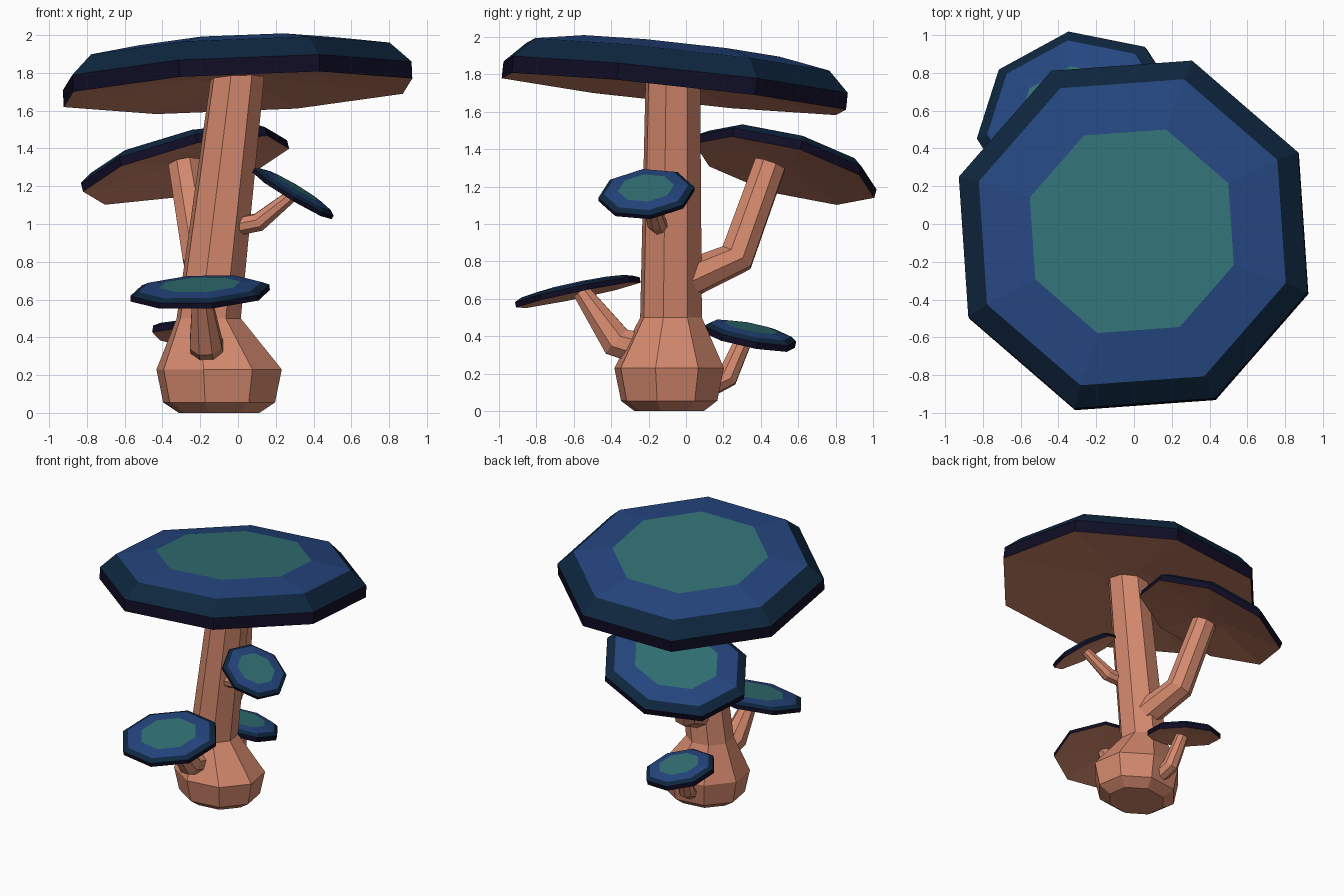
import bpy, bmesh, math
from mathutils import Vector

if "Cube" in bpy.data.objects:
    bpy.data.objects.remove(bpy.data.objects["Cube"])

SIDES = 8


def material(name, rgb):
    m = bpy.data.materials.new(name)
    m.diffuse_color = (*rgb, 1)
    m.use_nodes = True
    m.node_tree.nodes["Principled BSDF"].inputs["Base Color"].default_value = m.diffuse_color
    return m


SALMON = material("salmon_flesh", (0.66, 0.25, 0.155))
RIM = material("black_navy_rim", (0.005, 0.004, 0.018))
NAVY = material("dark_navy", (0.0045, 0.02, 0.05))
BLUE = material("mid_blue", (0.018, 0.06, 0.21))
TEAL = material("teal_centre", (0.031, 0.165, 0.175))


def ring(centre, normal, rx, ry, phase):
    """Polygon ring of points around centre, facing along normal."""
    q = Vector((0, 0, 1)).rotation_difference(Vector(normal).normalized())
    pts = []
    for i in range(SIDES):
        a = math.radians(phase) + math.tau * i / SIDES
        pts.append(Vector(centre) + q @ Vector((rx * math.cos(a), ry * math.sin(a), 0)))
    return pts


def loft(name, rings, mats, band_mats=None):
    """Skin rings from bottom to top, with both ends closed."""
    bm = bmesh.new()
    vs = [[bm.verts.new(p) for p in r] for r in rings]
    bm.faces.new(vs[0][::-1])
    for k in range(len(vs) - 1):
        for i in range(SIDES):
            j = (i + 1) % SIDES
            f = bm.faces.new((vs[k][i], vs[k][j], vs[k + 1][j], vs[k + 1][i]))
            f.material_index = band_mats[k] if band_mats else 0
    top = bm.faces.new(vs[-1])
    top.material_index = len(mats) - 1
    bmesh.ops.recalc_face_normals(bm, faces=bm.faces)
    me = bpy.data.meshes.new(name)
    bm.to_mesh(me)
    bm.free()
    for m in mats:
        me.materials.append(m)
    ob = bpy.data.objects.new(name, me)
    bpy.context.collection.objects.link(ob)
    return ob


def cap(name, centre, slope, rx, ry, rim, height, phase):
    """Tilted cap: hollow underside, rim, navy bevel, blue band, teal centre."""
    n = Vector((-slope[0], -slope[1], 1)).normalized()
    profile = [(0.21, 0.3 * height), (1, 0), (1, rim),
               (0.88, 0.2 * height / 0.25), (0.585, height)]
    rings = [ring(Vector(centre) + n * h, n, rx * s, ry * s, phase) for s, h in profile]
    loft(name, rings, [SALMON, RIM, NAVY, BLUE, TEAL], [0, 1, 2, 3])


def branch(name, path, radii):
    """Bent tapering stalk along a short path."""
    p = [Vector(v) for v in path]
    rings = []
    for i, c in enumerate(p):
        d = (p[min(i + 1, len(p) - 1)] - p[max(i - 1, 0)])
        rings.append(ring(c, d, radii[i], radii[i], 20))
    loft(name, rings, [SALMON])


# main stem with swollen foot: x, y, z, rx, ry
stem = [(-0.10, -0.09, 0.0, 0.22, 0.19),
        (-0.10, -0.09, 0.055, 0.305, 0.265),
        (-0.10, -0.09, 0.23, 0.342, 0.302),
        (-0.155, -0.08, 0.50, 0.175, 0.17),
        (0.0, -0.07, 1.80, 0.145, 0.15)]
loft("main_stem", [ring((x, y, z), (0, 0, 1), rx, ry, 31) for x, y, z, rx, ry in stem], [SALMON])

# caps
cap("main_cap", (0, -0.065, 1.695), (0.047, -0.107), 0.975, 0.975, 0.09, 0.25, 26.5)
cap("upper_back_cap", (-0.275, 0.525, 1.285), (0.25, -0.27), 0.565, 0.505, 0.048, 0.115, 8)
cap("lower_front_cap", (-0.20, -0.575, 0.62), (0.05, 0.21), 0.375, 0.345, 0.03, 0.06, 10)
cap("side_cap", (0.285, -0.21, 1.15), (-0.60, 0.10), 0.245, 0.258, 0.022, 0.05, 3)
cap("lower_back_cap", (-0.19, 0.335, 0.38), (-0.15, -0.20), 0.272, 0.255, 0.035, 0.07, 10)

# stalks joining the small caps to the stem
branch("upper_back_stalk", [(-0.12, 0.0, 0.70), (-0.20, 0.27, 0.82), (-0.285, 0.45, 1.32)],
       (0.105, 0.10, 0.09))
branch("lower_front_stalk", [(-0.16, -0.22, 0.33), (-0.17, -0.37, 0.37), (-0.195, -0.56, 0.64)],
       (0.095, 0.092, 0.05))
branch("side_stalk", [(-0.04, -0.13, 0.98), (0.11, -0.16, 1.01), (0.29, -0.20, 1.155)],
       (0.05, 0.052, 0.035))
branch("lower_back_stalk", [(-0.13, 0.10, 0.12), (-0.16, 0.22, 0.18), (-0.19, 0.315, 0.395)],
       (0.06, 0.06, 0.047))
